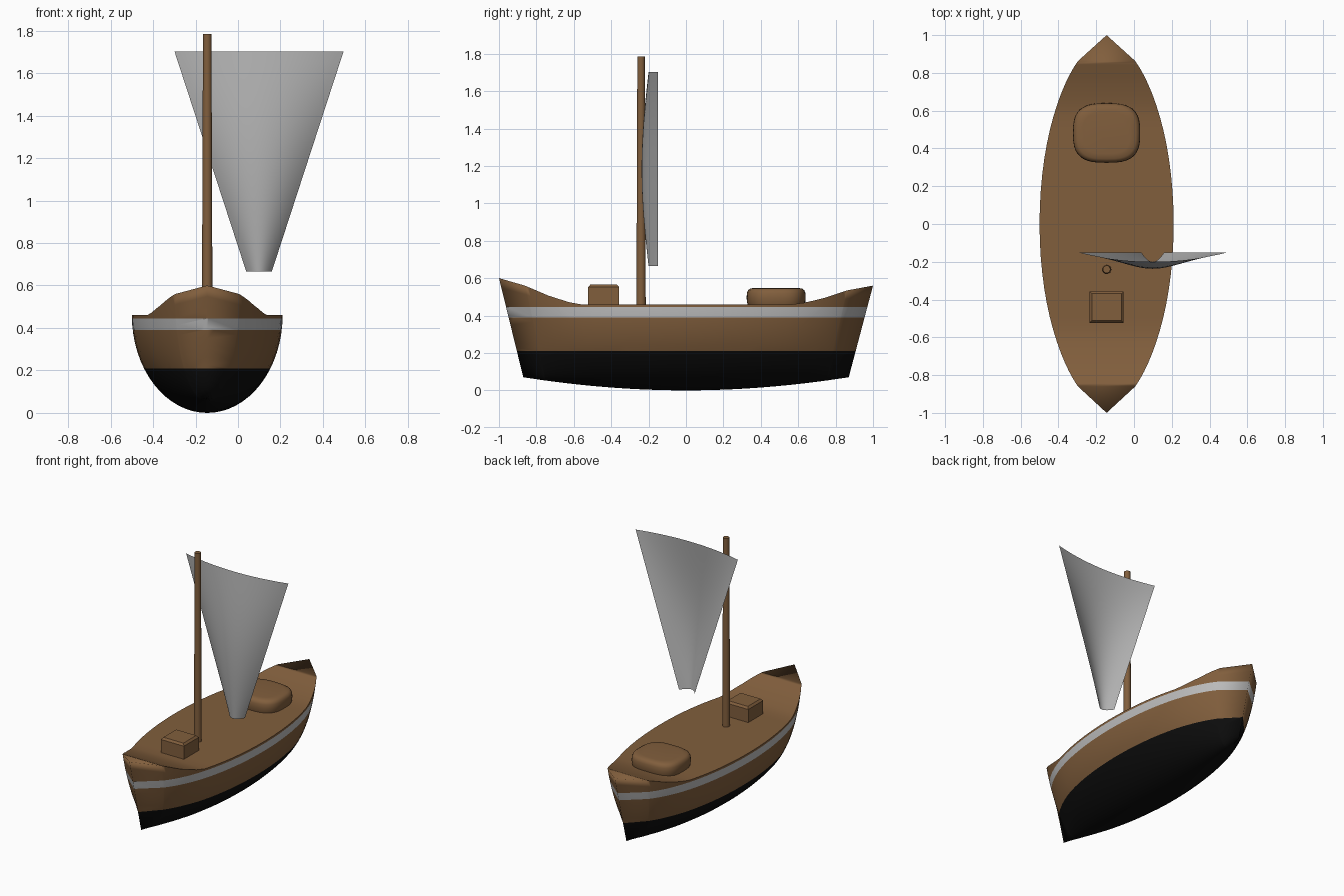
import bpy, bmesh, math

if "Cube" in bpy.data.objects:
    bpy.data.objects.remove(bpy.data.objects["Cube"])

CX = -0.145  # centreline of the boat


def colour(name, rgb):
    m = bpy.data.materials.new(name)
    m.diffuse_color = (*rgb, 1)
    m.use_nodes = True
    m.node_tree.nodes["Principled BSDF"].inputs["Base Color"].default_value = m.diffuse_color
    return m


WOOD = colour("brown wood", (0.22, 0.113, 0.046))
BLACK = colour("black bottom paint", (0.004, 0.004, 0.004))
STRIPE = colour("white stripe", (0.5, 0.5, 0.5))
CLOTH = colour("sail cloth", (0.45, 0.45, 0.45))


def finish(bm, name, mats, smooth=True):
    me = bpy.data.meshes.new(name)
    for f in bm.faces:
        f.smooth = smooth
    bm.to_mesh(me)
    bm.free()
    ob = bpy.data.objects.new(name, me)
    bpy.context.collection.objects.link(ob)
    for m in mats:
        me.materials.append(m)
    return ob


def loft(bm, rings, closed):
    """Join equal-length rings of points with quads."""
    vs = [[bm.verts.new(p) for p in r] for r in rings]
    n = len(vs[0])
    for a, b in zip(vs, vs[1:]):
        for i in range(n if closed else n - 1):
            j = (i + 1) % n
            bm.faces.new((a[i], a[j], b[j], b[i]))
    return vs


def interp(pts, x):
    for (x0, y0), (x1, y1) in zip(pts, pts[1:]):
        if x <= x1:
            return y0 + (y1 - y0) * max(0, x - x0) / (x1 - x0)
    return pts[-1][1]


# Hull: elliptical sections lofted from stem to stern, deck closing the top
SHEER = [(-1, .60), (-.87, .56), (-.75, .505), (-.61, .46),
         (.61, .46), (.74, .49), (.87, .535), (1, .56)]
half = [.87 * math.sin(math.radians(a)) for a in range(0, 91, 6)]
stations = [-1] + [-u for u in reversed(half[1:])] + half + [1]
N = 32
rings = []
for u in stations:
    w = .355 * math.sqrt(1 - (u / .96) ** 2) if abs(u) < .9 else 0
    top, keel = interp(SHEER, u), .07 * u * u
    rake = .245 if u < 0 else .265
    ring = []
    for i in range(N + 1):
        t = math.pi * i / N
        z = top - (top - keel) * math.sin(t)
        ring.append((CX + w * math.cos(t), u * (.87 + rake * (z - .07)), z))
    rings.append(ring)
bm = bmesh.new()
loft(bm, rings, True)
bmesh.ops.remove_doubles(bm, verts=bm.verts, dist=.0003)
bmesh.ops.recalc_face_normals(bm, faces=bm.faces)

# Gunwale stays crisp, except right at the two tips
for e in bm.edges:
    if len(e.link_faces) == 2:
        decks = sum(f.normal.z > .8 for f in e.link_faces)
        if decks == 1 and min(abs(v.co.y) for v in e.verts) < .85:
            e.smooth = False

# Paint bands cut along level lines
for z in (.21, .39, .445):
    bmesh.ops.bisect_plane(bm, geom=bm.verts[:] + bm.edges[:] + bm.faces[:],
                           dist=1e-5, plane_co=(0, 0, z), plane_no=(0, 0, 1))
for f in bm.faces:
    z = f.calc_center_median().z
    f.material_index = 1 if z < .21 else 2 if .39 < z < .445 else 0
finish(bm, "hull", [WOOD, BLACK, STRIPE])

# Mast: slightly tapered pole
bm = bmesh.new()
bmesh.ops.create_cone(bm, cap_ends=True, segments=20, radius1=.025,
                      radius2=.020, depth=1.34)
bmesh.ops.translate(bm, verts=bm.verts, vec=(CX, -.24, 1.115))
mast = finish(bm, "mast", [WOOD])

# Sail: tapering sheet with a belly towards the front
rows = []
for j in range(21):
    t = j / 20
    w = .06 + (.398 - .06) * t
    depth = .05 + .037 * math.sin(math.pi * t)
    rows.append([(.099 + w * s, -.15 - depth * (1 - s * s), .665 + 1.037 * t)
                 for s in (i / 12 - 1 for i in range(25))])
bm = bmesh.new()
loft(bm, rows, False)
finish(bm, "sail", [CLOTH])

# Crate: box with a chamfered lid
bm = bmesh.new()
crate = [[(CX + sx * (.09 - c), -.44 + sy * (.083 - c), z)
          for sx, sy in ((-1, -1), (1, -1), (1, 1), (-1, 1))]
         for z, c in ((.45, 0), (.552, 0), (.566, .012))]
vs = loft(bm, crate, True)
bm.faces.new(vs[-1])
finish(bm, "crate", [WOOD], smooth=False)


# Hatch: low cushion-shaped block with a rounded-square outline
def rounded(a):
    return math.copysign(abs(a) ** .68, a)


bm = bmesh.new()
block = [[(CX + .178 * k * rounded(math.cos(a)), .482 + .158 * k * rounded(math.sin(a)), z)
          for a in (math.tau * i / 40 for i in range(40))]
         for z, k in ((.45, .95), (.47, .985), (.495, 1), (.52, .99), (.536, .95),
                      (.545, .87), (.548, .7))]
vs = loft(bm, block, True)
bm.faces.new(vs[-1])
hatch = finish(bm, "hatch", [WOOD])

for ob in (mast, hatch):
    bpy.ops.object.select_all(action='DESELECT')
    ob.select_set(True)
    bpy.context.view_layer.objects.active = ob
    bpy.ops.object.shade_smooth_by_angle(angle=math.radians(40))
